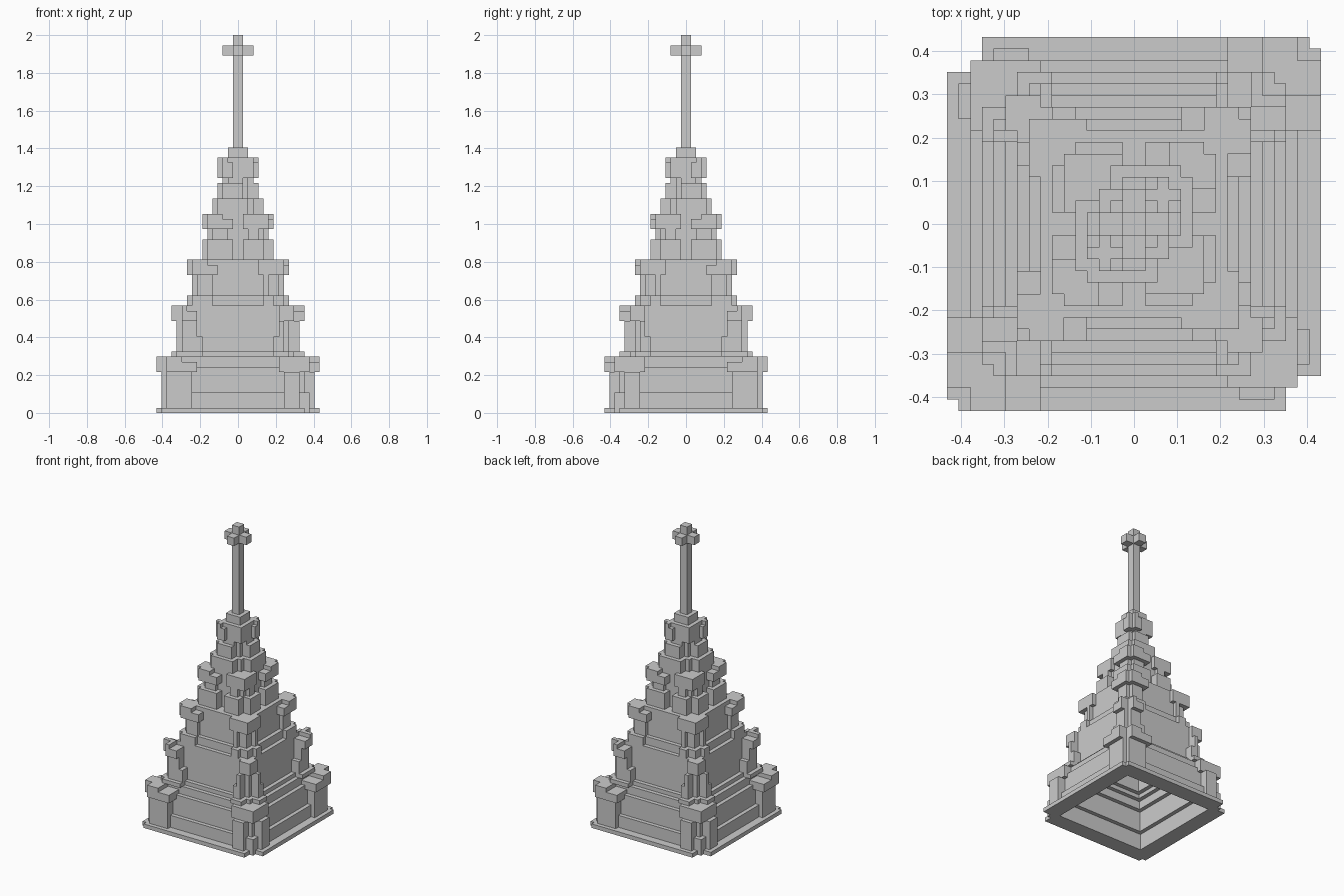
import bpy
import bmesh

if "Cube" in bpy.data.objects:
    bpy.data.objects.remove(bpy.data.objects["Cube"], do_unlink=True)

U = 2 / 74  # one block of the stonework grid

stone = bpy.data.materials.new("grey_stone")
stone.use_nodes = True
GREY = (0.6, 0.6, 0.6, 1)
stone.diffuse_color = GREY
stone.node_tree.nodes["Principled BSDF"].inputs["Base Color"].default_value = GREY


def box(bm, x, y, z):
    """Add a block from (low, high) ranges in grid units."""
    made = bmesh.ops.create_cube(bm, size=1)["verts"]
    for v in made:
        for i, (a, b) in enumerate((x, y, z)):
            v.co[i] = (a + b + 2 * v.co[i] * (b - a)) / 2 * U


def finish(bm, name):
    mesh = bpy.data.meshes.new(name)
    bm.to_mesh(mesh)
    bm.free()
    mesh.materials.append(stone)
    bpy.context.collection.objects.link(bpy.data.objects.new(name, mesh))


def span(s, a, b):
    return (a, b) if s > 0 else (-b, -a)


def ring(bm, half, inner, z, reach=None):
    """Four bars forming a hollow square course."""
    r = reach or half
    for s in (-1, 1):
        box(bm, (-r, r), span(s, inner, half), z)
        box(bm, span(s, inner, half), (-r, r), z)


def elbow(bm, sx, sy, along, across, z):
    """Two blocks meeting at one corner, mirrored across its diagonal."""
    box(bm, span(sx, *along), span(sy, *across), z)
    box(bm, span(sx, *across), span(sy, *along), z)


CORNERS = [(sx, sy) for sx in (-1, 1) for sy in (-1, 1)]


def piers(bm, start, outer, depth, z, notch=3):
    """Four corner piers, two of them deeply notched."""
    core = outer - min(notch, 2)
    for sx, sy in CORNERS:
        end = outer - (1 if sx * sy > 0 else notch)
        elbow(bm, sx, sy, (start, end), (depth, outer), z)
        box(bm, span(sx, depth, core), span(sy, depth, core), z)


def caps(bm, start, split, outer, depth, notch, small, z):
    """Two wide caps with lower arms and two small square caps."""
    low, high = z
    for sx, sy in CORNERS:
        if sx * sy > 0:
            elbow(bm, sx, sy, (split, outer - notch), (split, outer), z)
            elbow(bm, sx, sy, (start, split), (depth, outer), (low, high - 1))
        else:
            elbow(bm, sx, sy, (start, small), (depth, small), z)


# Base plinth, notched at the corners
bm = bmesh.new()
ring(bm, 16, 12, (0, 1), reach=13)
piers(bm, 8, 16, 12, (0, 1))
finish(bm, "base_plinth")

# Hollow stepped walls
bm = bmesh.new()
for half, low, high in ((14, 1, 4), (13, 4, 9), (12, 9, 11), (11, 11, 12),
                        (10, 12, 21), (9, 21, 23), (8, 23, 30)):
    ring(bm, half, half - 2, (low, high))
box(bm, (-8, 8), (-8, 8), (29, 30))
finish(bm, "stepped_walls")

# Corner piers (start, outer, depth, low, high) and caps of the large tiers
tiers = {
    "lower": (((9, 15, 12, 1, 8),), (8, 11, 16, 11, 2, 14, (8, 11))),
    "middle": (((7, 13, 9, 11, 12), (7, 12, 9, 12, 15), (8, 12, 9, 15, 18)),
               (8, 10, 13, 9, 2, 11, (18, 21))),
    "upper": (((5, 10, 7, 21, 23), (5, 9, 6, 23, 27)),
              (4, 6, 10, 6, 1, 9, (27, 30))),
}
for name, (courses, cap) in tiers.items():
    bm = bmesh.new()
    for start, outer, depth, low, high in courses:
        piers(bm, start, outer, depth, (low, high))
    caps(bm, *cap)
    finish(bm, name + "_corner_piers")

# Small turret tier with paired caps on each face
bm = bmesh.new()
box(bm, (-5, 5), (-5, 5), (30, 39))
piers(bm, 1, 7, 3, (30, 34), notch=2)
piers(bm, 2, 6, 3, (34, 37), notch=2)
caps(bm, 1, 3, 7, 3, 1, 6, (36, 39))
finish(bm, "turret")

# Tapering neck with grooved corners and a collar
bm = bmesh.new()
box(bm, (-2, 2), (-2, 2), (39, 52))
for half, low, high in ((5, 39, 42), (4, 42, 45), (3, 45, 50)):
    piers(bm, 0, half, 1, (low, high), notch=min(3, half - 1))
caps(bm, 1, 2, 4, 1, 1, 3, (46, 50))
finish(bm, "neck_and_collar")

# Spire with a four-armed finial
bm = bmesh.new()
box(bm, (-1, 1), (-1, 1), (52, 74))
box(bm, (-3, 3), (-1, 1), (70, 72))
box(bm, (-1, 1), (-3, 3), (70, 72))
finish(bm, "spire")
